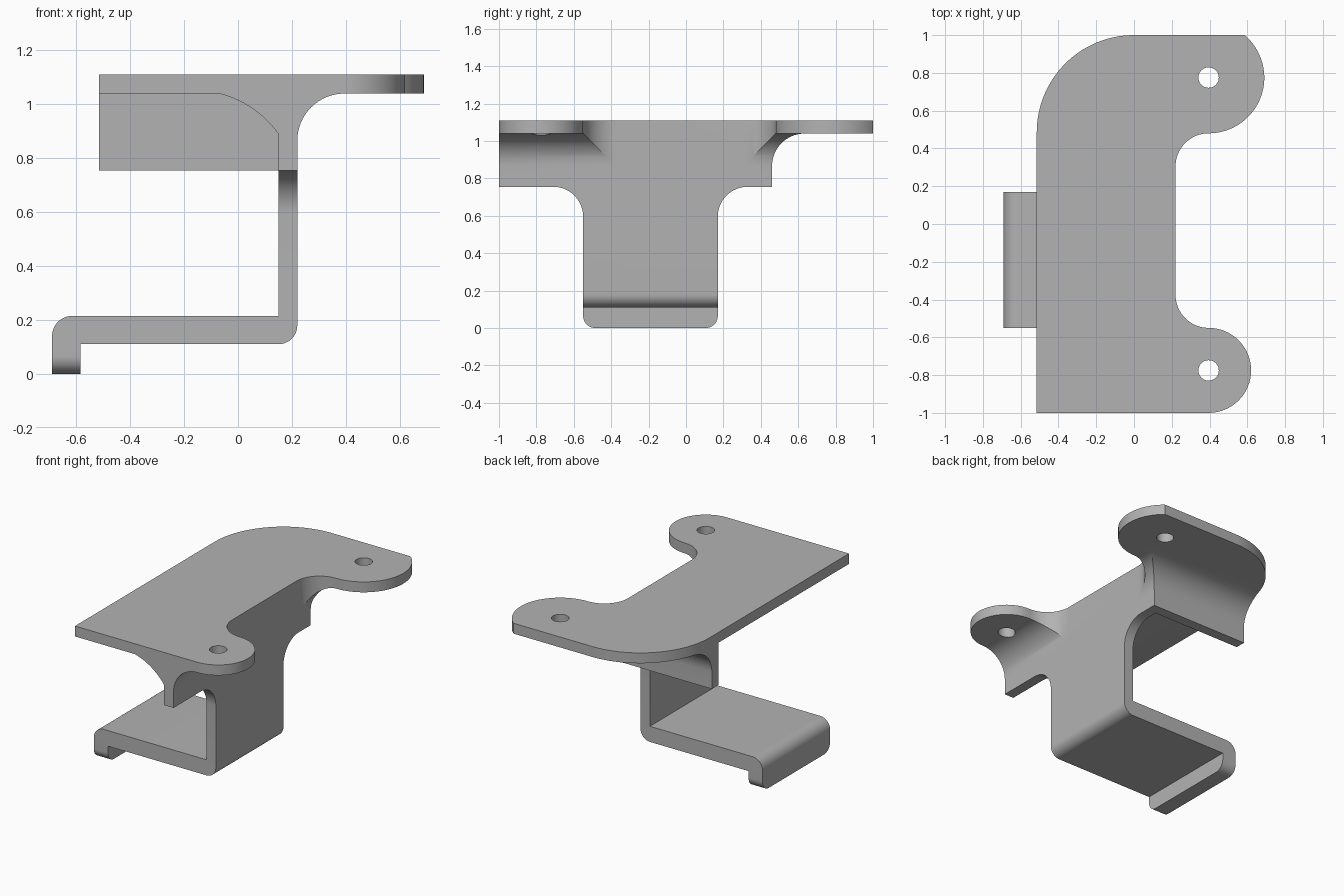
import bpy, bmesh
from math import radians, cos, sin

if "Cube" in bpy.data.objects:
    bpy.data.objects.remove(bpy.data.objects["Cube"], do_unlink=True)

steel = bpy.data.materials.new("plain grey")
steel.use_nodes = True
grey = (0.45, 0.45, 0.45, 1)
steel.diffuse_color = grey
steel.node_tree.nodes["Principled BSDF"].inputs["Base Color"].default_value = grey


def arc(cx, cy, r, start, end, steps=16):
    """Points on an arc, angles in degrees."""
    angles = [radians(start + (end - start) * i / steps) for i in range(steps + 1)]
    return [(cx + r * cos(a), cy + r * sin(a)) for a in angles]


def prism(name, points, axis, low, high):
    """Extrude a flat outline along an axis; the outline uses the other two axes in order."""
    place = {"x": lambda p, d: (d, p[0], p[1]),
             "y": lambda p, d: (p[0], d, p[1]),
             "z": lambda p, d: (p[0], p[1], d)}[axis]
    bm = bmesh.new()
    rings = [[bm.verts.new(place(p, d)) for p in points] for d in (low, high)]
    n = len(points)
    bm.faces.new(rings[0])
    bm.faces.new(rings[1])
    for i in range(n):
        j = (i + 1) % n
        bm.faces.new((rings[0][i], rings[0][j], rings[1][j], rings[1][i]))
    bmesh.ops.recalc_face_normals(bm, faces=bm.faces)
    mesh = bpy.data.meshes.new(name)
    bm.to_mesh(mesh)
    bm.free()
    mesh.materials.append(steel)
    ob = bpy.data.objects.new(name, mesh)
    bpy.context.collection.objects.link(ob)
    return ob


def combine(ob, tool, operation):
    """Apply an exact boolean and discard the tool."""
    mod = ob.modifiers.new("shape", "BOOLEAN")
    mod.operation, mod.object, mod.solver = operation, tool, "EXACT"
    bpy.context.view_layer.objects.active = ob
    bpy.ops.object.modifier_apply(modifier=mod.name)
    bpy.data.objects.remove(tool, do_unlink=True)


TOP, UNDER, LIP = 1.11, 1.04, 0.755      # plate top, plate underside, wall lower edge
IN, OUT, SIDE = 0.15, 0.22, 0.46         # wall faces
EAR, HOLE, R = 0.395, 0.775, 0.175       # ear centre, fillet radius

# Plate outline with two ears, carried down to the lower edge of the walls
outline = [(-0.515, -1)]
outline += arc(EAR, -HOLE, 0.225, -90, 90, 32)
outline += arc(EAR, -0.375, R, 270, 180)
outline += arc(EAR, 0.305, R, 180, 90)
outline += arc(EAR, HOLE, 0.295, -90, 49.7, 32)[1:]
outline += arc(0, 0.485, 0.515, 90, 180, 32)
bracket = prism("mounting_bracket", outline, "z", LIP, TOP)

# Hollow out below the plate, leaving two filleted walls that meet at a corner
front_cut = [(OUT, 0.6)] + arc(OUT + R, UNDER - R, R, 180, 90) + [(1.2, UNDER), (1.2, 0.6)]
combine(bracket, prism("outer_cutter", front_cut, "y", -1.2, 1.2), "DIFFERENCE")
side_cut = [(SIDE, 0.6)] + arc(SIDE + R, UNDER - R, R, 180, 90) + [(1.2, UNDER), (1.2, 0.6)]
combine(bracket, prism("side_cutter", side_cut, "x", -1.2, 1.2), "DIFFERENCE")
inner_cut = [(-1, 0.6), (-1, UNDER)] + arc(-0.164, 0.666, 0.3856, 75.9, 35.4) + [(IN, 0.6)]
combine(bracket, prism("inner_cutter", inner_cut, "y", -1.2, SIDE - 0.07), "DIFFERENCE")

# Stem, foot and hook: side profile trimmed by its rounded front silhouette
profile = [(IN, 0.8), (IN, 0.215)]
profile += arc(-0.615, 0.14, 0.075, 90, 180)
profile += [(-0.69, 0), (-0.585, 0), (-0.585, 0.11)]
profile += arc(0.15, 0.18, 0.07, -90, 0) + [(OUT, 0.8)]
stem = prism("stem_and_hook", profile, "y", -0.9, 0.6)
LEFT, RIGHT, FIL = -0.55, 0.17, 0.16
silhouette = arc(LEFT + 0.065, 0.065, 0.065, 180, 270)
silhouette += arc(RIGHT - 0.065, 0.065, 0.065, 270, 360)
silhouette += arc(RIGHT + FIL, LIP - FIL, FIL, 180, 90)
silhouette += [(RIGHT + FIL, 0.9), (LEFT - FIL, 0.9)]
silhouette += arc(LEFT - FIL, LIP - FIL, FIL, 90, 0)
combine(stem, prism("silhouette_cutter", silhouette, "x", -1, 1), "INTERSECT")
combine(bracket, stem, "UNION")

# Screw holes through both ears
for y in (-HOLE, HOLE):
    hole = arc(EAR, y, 0.054, 0, 360, 32)[:-1]
    combine(bracket, prism("hole_cutter", hole, "z", 0.5, 1.3), "DIFFERENCE")

# Smooth the bends and keep the edges crisp
bpy.ops.object.select_all(action="DESELECT")
bracket.select_set(True)
bpy.context.view_layer.objects.active = bracket
bpy.ops.object.shade_smooth_by_angle(angle=radians(25))
